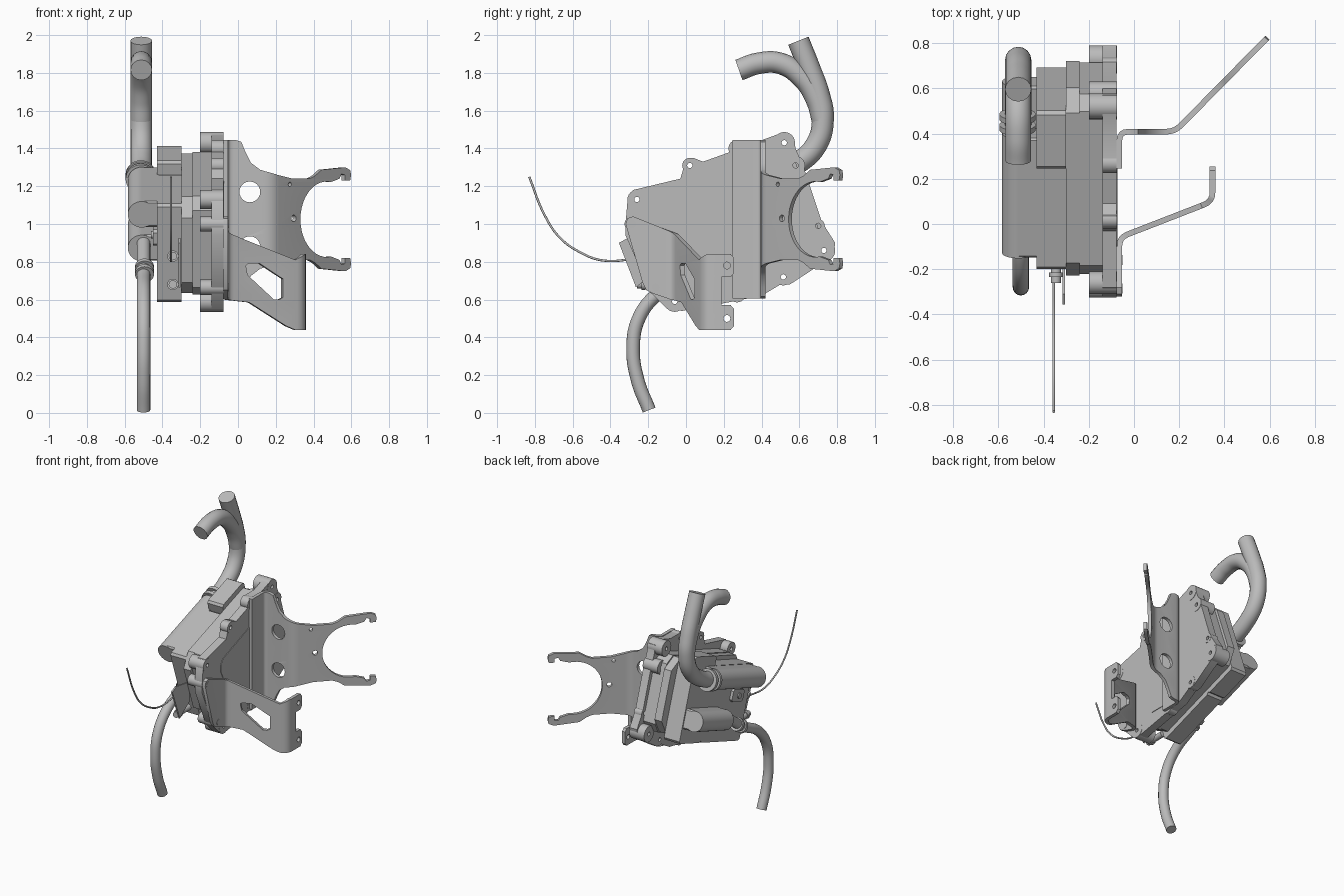
import bpy, bmesh, math
from mathutils import Vector, Matrix

cube = bpy.data.objects.get("Cube")
if cube:
    bpy.data.objects.remove(cube)

grey = bpy.data.materials.new("plain grey")
grey.use_nodes = True
grey.diffuse_color = (0.5, 0.5, 0.5, 1)
grey.node_tree.nodes["Principled BSDF"].inputs["Base Color"].default_value = (0.5, 0.5, 0.5, 1)

TILT = math.radians(19)
MID = (0.247, 1.005)


def finish(name, mesh):
    mesh.materials.clear()
    mesh.materials.append(grey)
    mesh.polygons.foreach_set("use_smooth", [True] * len(mesh.polygons))
    mesh.set_sharp_from_angle(angle=math.radians(35))
    ob = bpy.data.objects.new(name, mesh)
    bpy.context.collection.objects.link(ob)
    return ob


def curve_mesh(curve):
    ob = bpy.data.objects.new("temp", curve)
    bpy.context.collection.objects.link(ob)
    graph = bpy.context.evaluated_depsgraph_get()
    mesh = bpy.data.meshes.new_from_object(ob.evaluated_get(graph))
    bpy.data.objects.remove(ob)
    return mesh


def ring(a, b, r, n=24, start=0, sweep=2 * math.pi):
    return [(a + r * math.cos(start + sweep * i / n), b + r * math.sin(start + sweep * i / n)) for i in range(n)]


def flat(loops, thick):
    """Filled outline with holes, as a flat slab."""
    cu = bpy.data.curves.new("outline", "CURVE")
    cu.dimensions, cu.fill_mode, cu.extrude = "2D", "BOTH", thick / 2
    for pts in loops:
        sp = cu.splines.new("POLY")
        sp.points.add(len(pts) - 1)
        for p, (a, b) in zip(sp.points, pts):
            p.co = (a, b, 0, 1)
        sp.use_cyclic_u = True
    bm = bmesh.new()
    bm.from_mesh(curve_mesh(cu))
    bmesh.ops.remove_doubles(bm, verts=bm.verts, dist=1e-4)
    bmesh.ops.recalc_face_normals(bm, faces=bm.faces)
    return bm


def to_object(name, bm):
    mesh = bpy.data.meshes.new(name)
    bm.to_mesh(mesh)
    bm.free()
    return finish(name, mesh)


def prism(name, loops, x0, x1):
    """Slab with its outline in y and z, spanning x0 to x1."""
    bm = flat(loops, x1 - x0)
    for v in bm.verts:
        a, b, t = v.co
        v.co = ((x0 + x1) / 2 + t, a, b)
    return to_object(name, bm)


def tilted(u, v):
    c, s = math.cos(TILT), math.sin(TILT)
    return (MID[0] + u * c - v * s, MID[1] + u * s + v * c)


def block(name, u, v, w, h, x0, x1, cut=0.04):
    """Chamfered block in the tilted frame of the housing."""
    a, b = w / 2, h / 2
    quad = [(a, b - cut), (a - cut, b)]
    pts = []
    for sx, sy in ((1, 1), (-1, 1), (-1, -1), (1, -1)):
        corner = [(sx * p, sy * q) for p, q in quad]
        pts += corner if sx * sy > 0 else corner[::-1]
    return prism(name, [[tilted(u + p, v + q) for p, q in pts]], x0, x1)


def cyl(name, p0, p1, r, n=32):
    p0, p1 = Vector(p0), Vector(p1)
    d = p1 - p0
    bm = bmesh.new()
    rot = d.to_track_quat("Z", "Y").to_matrix().to_4x4()
    bmesh.ops.create_cone(bm, cap_ends=True, segments=n, radius1=r, radius2=r, depth=d.length,
                          matrix=Matrix.Translation((p0 + p1) / 2) @ rot)
    return to_object(name, bm)


def tube(name, x, pts, r):
    cu = bpy.data.curves.new(name, "CURVE")
    cu.dimensions, cu.bevel_depth, cu.bevel_resolution = "3D", r, 6
    cu.use_fill_caps, cu.resolution_u = True, 10
    sp = cu.splines.new("BEZIER")
    sp.bezier_points.add(len(pts) - 1)
    for p, (y, z) in zip(sp.bezier_points, pts):
        p.co = (x, y, z)
        p.handle_left_type = p.handle_right_type = "AUTO"
    return finish(name, curve_mesh(cu))


def bent_sheet(name, loops, corners, thick=0.025, r=0.04):
    """Flat sheet in (length, z), folded along a path in x and y."""
    pts = [Vector(c) for c in corners]
    path = [pts[0]]
    for a, b, c in zip(pts, pts[1:], pts[2:]):
        p, q = b + (a - b).normalized() * r, b + (c - b).normalized() * r
        path += [p.lerp(b, t).lerp(b.lerp(q, t), t) for t in (0, 0.25, 0.5, 0.75, 1)]
    path.append(pts[-1])
    dirs = [(b - a).normalized() for a, b in zip(path, path[1:])]
    dist = [0]
    for a, b in zip(path, path[1:]):
        dist.append(dist[-1] + (b - a).length)
    bm = flat(loops, thick)
    for s in dist[1:-1]:
        bmesh.ops.bisect_plane(bm, geom=bm.verts[:] + bm.edges[:] + bm.faces[:],
                               plane_co=(s, 0, 0), plane_no=(1, 0, 0))
    for v in bm.verts:
        s, z, t = v.co
        i = max(k for k in range(len(dirs)) if k == 0 or dist[k] <= s + 1e-5)
        d = dirs[i]
        if i and abs(s - dist[i]) < 1e-4:
            d = (d + dirs[i - 1]).normalized()
        p = path[i] + dirs[i] * (s - dist[i])
        v.co = (p.x + d.y * t, p.y - d.x * t, z)
    bmesh.ops.recalc_face_normals(bm, faces=bm.faces)
    return to_object(name, bm)


# Stacked housing layers, the innermost in two steps
block("inner_housing_rear", .235, 0, 0.27, 0.62, -0.43, -0.30, 0.015)
block("inner_housing_front", -.1475, -.035, 0.495, 0.55, -0.43, -0.30, 0.015)
block("middle_housing", 0, 0, 0.88, 0.54, -0.30, -0.24, 0.09)
block("outer_housing", 0, 0, 0.84, 0.55, -0.24, -0.12, 0.06)
block("screw_pad", -.24, .02, 0.14, 0.09, -0.45, -0.42, 0.015)
cyl("pad_screw", (-.46, *tilted(-.25, .02)), (-.43, *tilted(-.25, .02)), .02, 16)

# Cover with lugs around its edge
cover = [(-.32, 1.0), (-.31, 1.12), (-.28, 1.18), (-.03, 1.24), (0, 1.34), (.04, 1.35), (.09, 1.33), (.23, 1.38),
         (.25, 1.44), (.39, 1.44), (.5, 1.48), (.57, 1.46), (.58, 1.4), (.62, 1.31), (.72, 1.01), (.79, .9),
         (.78, .83), (.55, .68), (.5, .68), (.4, .62), (.25, .59), (-.02, .54), (-.1, .55), (-.19, .64), (-.32, .94)]
lugs = [(.52, 1.43, .057), (.73, .86, .06), (.58, 1.31, .05), (-.26, 1.13, .05), (-.06, .59, .055),
        (.27, 1.40, .045), (.02, 1.31, .04), (.27, .63, .045), (.515, .72, .045), (.70, .99, .035)]
prism("cover", [cover] + [ring(y, z, .014, 16) for y, z, r in lugs], -0.14, -0.078)
for i, (y, z, r) in enumerate(lugs):
    deep = -0.20 if r > .046 else -0.14
    prism("cover_lug_%d" % i, [ring(y, z, r), ring(y, z, .014, 16)], deep, -0.076)
prism("cover_panel", [[(-.10, 1.02), (-.10, 1.07), (-.07, 1.11), (.28, 1.24), (.28, .66), (.1, .66), (-.03, .88)]],
      -0.08, -0.074)

# Rear bracket with a forked end, mirrored top and bottom
half = [(0, .42), (.20, .42), (.23, .41), (.25, .36), (.28, .30), (.33, .262), (.42, .235), (.53, .215),
        (.66, .215), (.70, .23), (.75, .262), (.93, .275), (.965, .26), (.972, .235), (.965, .205), (.925, .205),
        (.925, .235), (.90, .24), (.885, .215), (.82, .197)]
axis = 1.025
arc = ring(.79, axis, .2, 24, math.radians(80), math.radians(200))[1:]
outline = [(s, axis + d) for s, d in half] + arc + [(s, axis - d) for s, d in reversed(half)]
holes = [ring(.275, axis + k * .145, .055) for k in (1, -1)]
holes += [ring(.51, axis + .185, .012, 12), ring(.54, axis + .005, .018, 12)]
bent_sheet("rear_bracket", [outline] + holes, [(-.065, .245), (-.065, .408), (.18, .408), (.588, .822)])

# Front bracket with a window and a notched end
outline = [(0, 1.0), (.01, 1.03), (.04, 1.04), (.24, .96), (.64, .81), (.70, .84), (.82, .84), (.838, .82),
           (.838, .74), (.82, .72), (.77, .72), (.77, .57), (.82, .57), (.838, .55), (.838, .46), (.82, .44),
           (.64, .44), (.59, .46), (.38, .585), (.24, .60), (.15, .63), (.11, .65), (.09, .69)]
window = [(.36, .78), (.375, .79), (.44, .79), (.57, .71), (.57, .61), (.55, .60), (.52, .60), (.37, .73)]
bent_sheet("front_bracket", [outline, window, ring(.80, .78, .018, 14), ring(.80, .50, .018, 14)],
           [(-.065, -.32), (-.065, -.06), (.347, .1), (.347, .26)])
for i, (y, z) in enumerate(((-.285, 1.0), (-.16, .665))):
    cyl("bracket_screw_%d" % i, (-.2, y, z), (-.05, y, z), .022, 16)
    cyl("screw_boss_%d" % i, (-.2, y, z), (-.078, y, z), .04)

# Two ports on the inner side, with clamps
for name, u0, u1, v in (("upper", -.34, .22, .165), ("lower", -.03, .36, -.13)):
    a, b = tilted(u0, v), tilted(u1, v)
    cyl(name + "_port", (-.51, *a), (-.51, *b), .073)
    block(name + "_port_base", (u0 + u1) / 2, v, u1 - u0, .146, -.51, -.42, .01)
for k in range(2):
    a, b = tilted(.235 + .05 * k, .165), tilted(.26 + .05 * k, .165)
    cyl("upper_clamp_%d" % k, (-.515, *a), (-.515, *b), .08)
    a, b = (.10 - .045 * k, .775 - .03 * k), (.08 - .045 * k, .762 - .03 * k)
    cyl("lower_clamp_%d" % k, (-.495, *a), (-.495, *b), .05)

# Hoses
tube("upper_hose", -.512, [(.595, 1.97), (.655, 1.82), (.705, 1.68), (.725, 1.56), (.69, 1.42), (.58, 1.315),
                           (.40, 1.235)], .058)
tube("hose_branch", -.512, [(.28, 1.815), (.38, 1.85), (.5, 1.85), (.62, 1.77), (.69, 1.66), (.725, 1.54)], .057)
tube("lower_hose", -.50, [(-.195, .015), (-.255, .17), (-.28, .34), (-.25, .50), (-.15, .63), (.04, .735),
                          (.14, .81), (.26, .90)], .036)

# Sensor wire, plugs and their guard plate
tube("sensor_wire", -.355, [(-.83, 1.25), (-.75, 1.05), (-.67, .93), (-.56, .85), (-.44, .807), (-.24, .82)], .006)
for i, z in enumerate((.83, .68)):
    cyl("plug_%d" % i, (-.345, -.26, z), (-.345, -.1, z), .022, 20)
    cyl("plug_collar_%d" % i, (-.345, -.235, z), (-.345, -.215, z), .03, 20)
prism("guard_plate", [[(-.355, .90), (-.31, .925), (-.15, .9), (-.15, .75), (-.22, .70), (-.265, .665)]], -.316, -.304)
